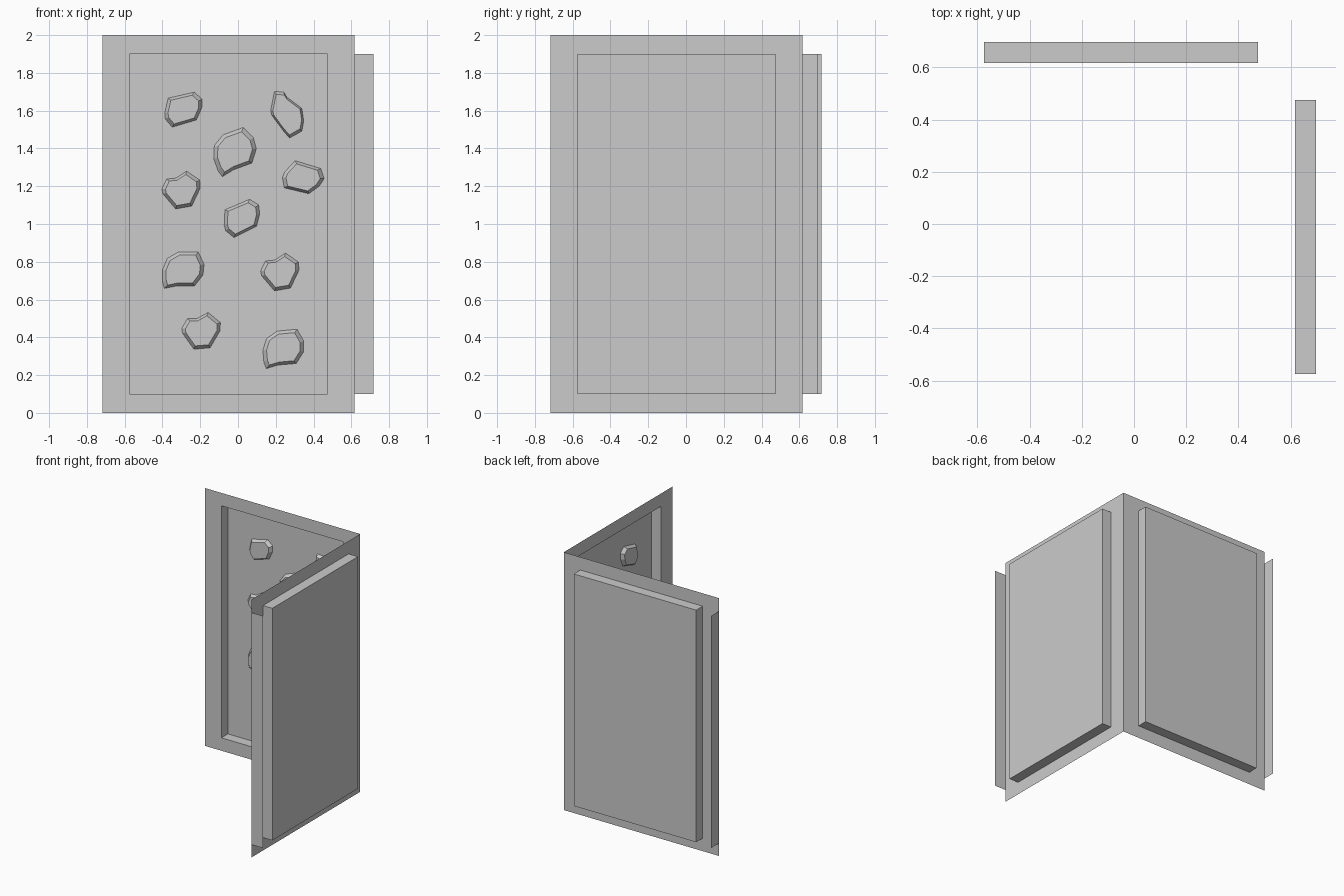
import bpy, bmesh, math

if "Cube" in bpy.data.objects:
    bpy.data.objects.remove(bpy.data.objects["Cube"])

WALL = 0.617      # plane of each wall
END = -0.717      # free end of each wall
DEPTH = 0.08      # depth of the recessed tray
HOLD = 0.025      # height of a hold above the tray floor

# Hold outlines in hundredths of a unit, clockwise from the left
SHAPES = {
    "round": [(-9.8, -2), (-8, 6), (5.8, 9.2), (10, 5.5), (9.8, .8),
              (7, -5.5), (-5.8, -9.3), (-9.5, -5)],
    "drop": [(-11, -6.5), (-11, 0), (-8.5, 6), (-2.5, 9.5), (8, 9.5),
             (11, 3), (10.5, -2.6), (6, -8.5), (-3.7, -8.5), (-10, -9.8)],
    "notched": [(-10.5, .5), (-8, 5.8), (-3, 6.3), (2.6, 10), (9.5, 5.3),
                (9.8, 1), (5.3, -8.5), (-3.2, -10), (-10, -2)],
    "long": [(-9, 2), (-7, 12), (-2, 11.6), (-.5, 9), (7.5, 3), (8.5, -3.7),
             (7.5, -9), (1, -12.7), (-2.6, -8.5), (-8.5, -.5)],
}
# shape, along wall, height, turn in degrees, size
HOLDS = [
    ("round", -.29, 1.606, 0, 1), ("round", .342, 1.243, -30, 1),
    ("round", .02, 1.03, 10, 1), ("drop", -.29, .757, 0, 1),
    ("drop", .241, .341, 5, 1), ("drop", -.018, 1.386, 20, 1.07),
    ("notched", -.298, 1.18, 0, 1), ("notched", .225, .746, 0, 1),
    ("notched", -.193, .434, -5, 1), ("long", .263, 1.582, 0, 1),
]


def on_back(u, z, d):
    return (u, WALL + d, z)


def on_right(u, z, d):
    return (WALL + d, u, z)


def rect(u0, u1, z0, z1):
    return [(u0, z0), (u1, z0), (u1, z1), (u0, z1)]


def loop(bm, place, pts, d):
    return [bm.verts.new(place(u, z, d)) for u, z in pts]


def bridge(bm, a, b):
    n = len(a)
    for i in range(n):
        j = (i + 1) % n
        bm.faces.new((a[i], a[j], b[j], b[i]))


def finish(bm, name, flip):
    if flip:
        bmesh.ops.reverse_faces(bm, faces=bm.faces[:])
    me = bpy.data.meshes.new(name)
    bm.to_mesh(me)
    bm.free()
    bpy.context.collection.objects.link(bpy.data.objects.new(name, me))


def build_side(side, place, flip):
    # Wall sheet with a recessed tray
    bm = bmesh.new()
    opening = rect(-.575, .475, .1, 1.9)
    edge = loop(bm, place, rect(END, WALL, 0, 2), 0)
    rim = loop(bm, place, opening, 0)
    floor = loop(bm, place, opening, DEPTH)
    bridge(bm, edge, rim)
    bridge(bm, rim, floor)
    bm.faces.new(floor)
    finish(bm, side + "_wall", flip)

    # Flange folded outward at the free end
    bm = bmesh.new()
    bm.faces.new([bm.verts.new(place(END, z, d))
                  for z, d in ((.1, 0), (.1, .1), (1.9, .1), (1.9, 0))])
    finish(bm, side + "_flange", not flip)

    # Bevelled climbing holds on the tray floor
    bm = bmesh.new()
    for kind, u, z, turn, size in HOLDS:
        c, s = math.cos(math.radians(turn)), math.sin(math.radians(turn))
        inner = .87 if kind == "long" else .82

        def outline(k):
            k *= size * .01
            return [(u + k * (x * c - y * s), z + k * (x * s + y * c))
                    for x, y in reversed(SHAPES[kind])]
        base = loop(bm, place, outline(1), DEPTH)
        top = loop(bm, place, outline(inner), DEPTH - HOLD)
        bridge(bm, base, top)
        bm.faces.new(top)
    finish(bm, side + "_holds", flip)


build_side("back", on_back, False)
build_side("right", on_right, True)
